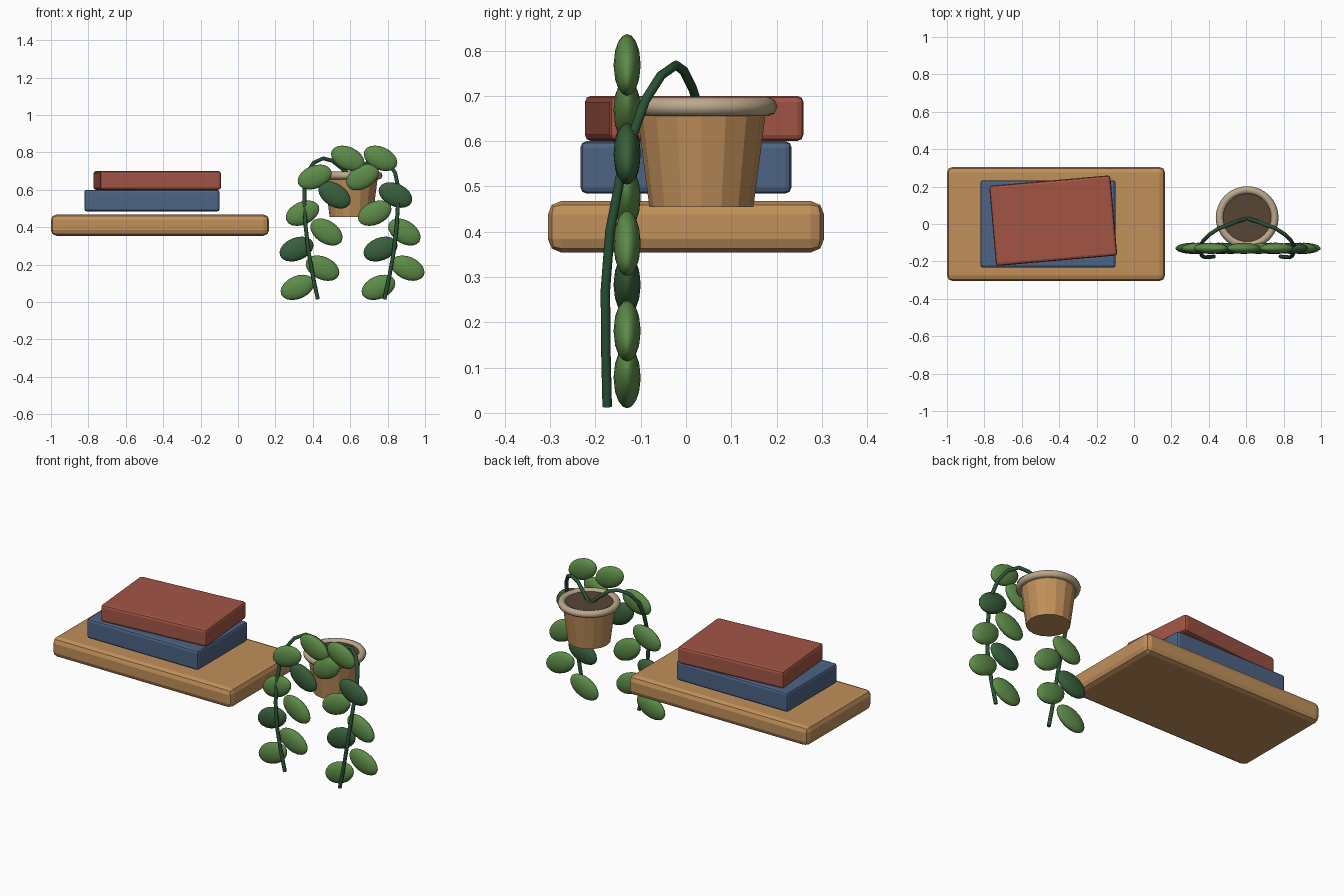
import bpy, math

cube = bpy.data.objects.get("Cube")
if cube:
    bpy.data.objects.remove(cube, do_unlink=True)


def material(name, rgb):
    m = bpy.data.materials.new(name)
    m.use_nodes = True
    m.diffuse_color = (*rgb, 1)
    m.node_tree.nodes["Principled BSDF"].inputs["Base Color"].default_value = (*rgb, 1)
    return m


WOOD = material("warm wood", (0.53, 0.28, 0.105))
RED = material("brick red", (0.36, 0.09, 0.06))
BLUE = material("slate blue", (0.075, 0.125, 0.23))
RIM = material("pale clay", (0.50, 0.39, 0.26))
SOIL = material("dark soil", (0.095, 0.06, 0.035))
LEAF = material("leaf green", (0.11, 0.26, 0.065))
DARK = material("deep leaf green", (0.04, 0.115, 0.045))
STEM = material("stem green", (0.023, 0.085, 0.036))


def finish(name, mat):
    ob = bpy.context.object
    ob.name = name
    ob.data.materials.append(mat)
    return ob


def slab(name, mat, loc, size, bevel, turn=0):
    bpy.ops.mesh.primitive_cube_add(size=1, location=loc, rotation=(0, 0, math.radians(turn)))
    ob = finish(name, mat)
    ob.scale = size
    bpy.ops.object.transform_apply(location=False, rotation=False, scale=True)
    mod = ob.modifiers.new("soft edges", "BEVEL")
    mod.width = bevel
    mod.segments = 2


# Shelf and stacked books
slab("shelf", WOOD, (-0.417, 0, 0.411), (1.166, 0.61, 0.114), 0.03)
slab("lower_book", BLUE, (-0.46, 0, 0.542), (0.724, 0.466, 0.116), 0.014)
slab("upper_book", RED, (-0.432, 0.018, 0.65), (0.65, 0.43, 0.1), 0.014, 5)

# Pot, rim and soil
PX, PY = 0.605, 0.034
bpy.ops.mesh.primitive_cone_add(vertices=16, radius1=0.115, radius2=0.143, depth=0.215,
                                location=(PX, PY, 0.5625))
finish("pot", WOOD)
bpy.ops.mesh.primitive_torus_add(major_radius=0.147, minor_radius=0.021, major_segments=32,
                                 minor_segments=8, location=(PX, PY, 0.676))
finish("pot_rim", RIM)
bpy.ops.object.shade_smooth_by_angle(angle=math.radians(50))
bpy.ops.mesh.primitive_cylinder_add(vertices=24, radius=0.134, depth=0.03,
                                    location=(PX, PY, 0.667))
finish("soil", SOIL)

# Trailing stems, mirrored about the pot: sideways offset, y, z
PATH = [(0.0, 0.03, 0.67), (0.05, 0.015, 0.715), (0.10, -0.005, 0.755), (0.15, -0.022, 0.768),
        (0.20, -0.055, 0.745), (0.235, -0.09, 0.69), (0.25, -0.115, 0.62), (0.25, -0.145, 0.52),
        (0.243, -0.168, 0.40), (0.228, -0.178, 0.27), (0.205, -0.177, 0.14), (0.178, -0.174, 0.014)]
for side, name in ((-1, "right_stem"), (1, "left_stem")):
    curve = bpy.data.curves.new(name, "CURVE")
    curve.dimensions = "3D"
    curve.bevel_depth = 0.0105
    curve.bevel_resolution = 2
    curve.use_fill_caps = True
    spline = curve.splines.new("POLY")
    spline.points.add(len(PATH) - 1)
    for p, (dx, y, z) in zip(spline.points, PATH):
        p.co = (PX + side * dx, y, z, 1)
    curve.materials.append(STEM)
    bpy.context.collection.objects.link(bpy.data.objects.new(name, curve))

# Leaves: x, z, tilt in degrees; every third one is darker
RIGHT = [(0.587, 0.768, -25), (0.41, 0.668, 22), (0.516, 0.572, -33), (0.345, 0.475, 25),
         (0.473, 0.374, -33), (0.313, 0.283, 22), (0.452, 0.181, -25), (0.318, 0.078, 24)]
LEFT = [(0.762, 0.768, -25), (0.666, 0.668, 30), (0.842, 0.572, -25), (0.731, 0.475, 25),
        (0.89, 0.374, -33), (0.762, 0.283, 22), (0.907, 0.181, -24), (0.751, 0.078, 24)]
for side, leaves in (("right", RIGHT), ("left", LEFT)):
    for i, (x, z, tilt) in enumerate(leaves):
        bpy.ops.mesh.primitive_uv_sphere_add(segments=16, ring_count=10, radius=1,
                                             location=(x, -0.13, z))
        ob = finish(f"{side}_leaf_{i + 1}", DARK if i % 3 == 2 else LEAF)
        # Poles run along the length of the leaf
        ob.scale = (0.061, 0.03, 0.095)
        ob.rotation_euler = (0, math.radians(90 - tilt), 0)
        bpy.ops.object.shade_smooth_by_angle(angle=math.radians(40))
